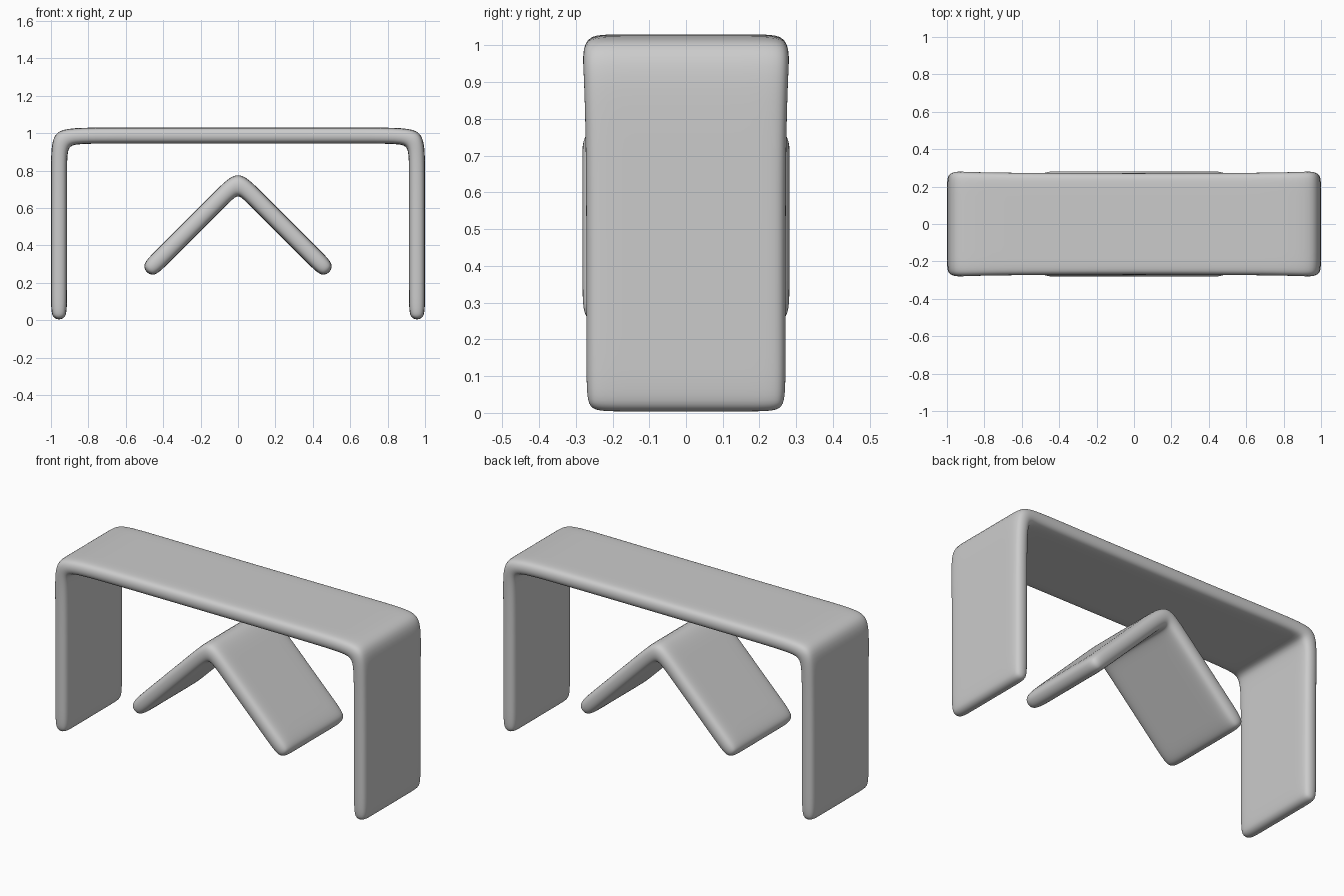
import bpy
import bmesh
from mathutils import Vector

cube = bpy.data.objects.get("Cube")
if cube:
    bpy.data.objects.remove(cube, do_unlink=True)

grey = bpy.data.materials.new("light grey")
grey.use_nodes = True
grey.diffuse_color = (0.6, 0.6, 0.6, 1)
grey.node_tree.nodes["Principled BSDF"].inputs["Base Color"].default_value = (0.6, 0.6, 0.6, 1)


def stations(path, bend):
    """Cross-section places along a bent path: (point, offset to one side, is_bend)."""
    pts = [Vector(p) for p in path]
    out = []
    for i, p in enumerate(pts):
        before = (p - pts[i - 1]).normalized() if i else None
        after = (pts[i + 1] - p).normalized() if i < len(pts) - 1 else None
        normals = [Vector((-d.y, d.x)) for d in (before, after) if d]
        if before and after:
            miter = sum(normals, Vector((0, 0)))
            miter /= miter.dot(normals[0])
            out += [(p - before * bend, normals[0], False), (p, miter, True),
                    (p + after * bend, normals[1], False)]
        elif after:
            out += [(p, normals[0], False), (p + after * 0.1, normals[0], False)]
        else:
            out += [(p - before * 0.1, normals[0], False), (p, normals[0], False)]
    return out


def bent_slab(name, path, thick, bend, half_width, bend_width):
    """A bent board with soft edges, from a subdivided cage."""
    bm = bmesh.new()
    rings = []
    for p, n, is_bend in stations(path, bend):
        w = bend_width if is_bend else half_width
        ys = (-w, -0.2, 0.2, w)
        ring = []
        for side, order in ((1, ys), (-1, ys[::-1])):
            q = p + n * side * thick / 2
            ring += [bm.verts.new((q.x, y, q.y)) for y in order]
        rings.append(ring)
    for a, b in zip(rings, rings[1:]):
        for i in range(8):
            j = (i + 1) % 8
            bm.faces.new((a[i], a[j], b[j], b[i]))
    # Close both ends
    for ring in (rings[0], rings[-1]):
        for i in range(3):
            bm.faces.new((ring[i], ring[i + 1], ring[6 - i], ring[7 - i]))
    bmesh.ops.recalc_face_normals(bm, faces=bm.faces)
    mesh = bpy.data.meshes.new(name)
    bm.to_mesh(mesh)
    bm.free()
    mesh.materials.append(grey)
    mesh.polygons.foreach_set("use_smooth", [True] * len(mesh.polygons))
    obj = bpy.data.objects.new(name, mesh)
    bpy.context.collection.objects.link(obj)
    sub = obj.modifiers.new("soften", "SUBSURF")
    sub.levels = sub.render_levels = 3


# Table top with its two legs, one continuous board
bent_slab("table_top_and_legs",
          [(-0.957, 0), (-0.957, 0.987), (0.957, 0.987), (0.957, 0)],
          0.086, 0.15, 0.274, 0.288)

# Folded shelf hanging below the top
bent_slab("folded_shelf",
          [(-0.49, 0.254), (0, 0.744), (0.49, 0.254)],
          0.096, 0.11, 0.285, 0.285)
